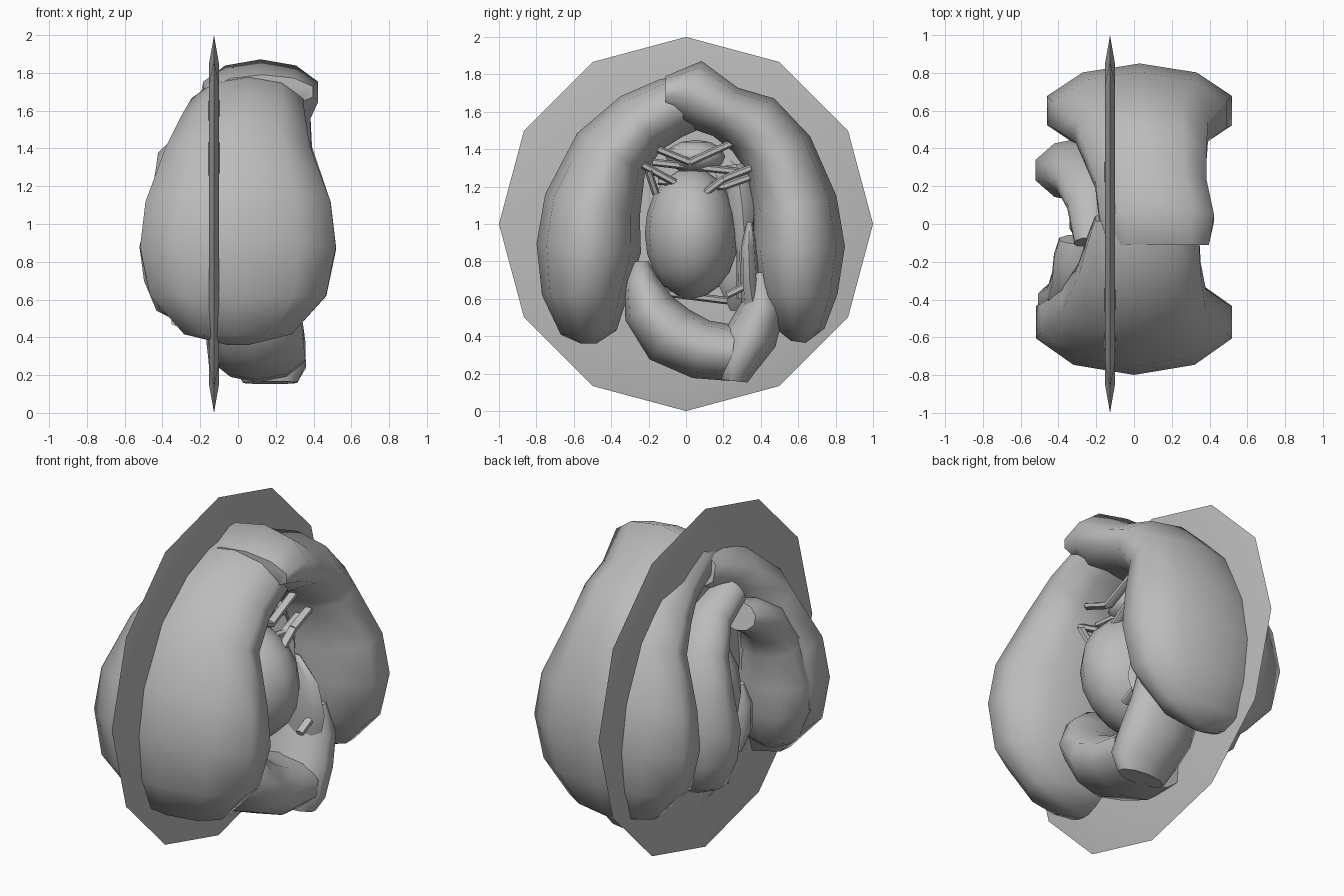
import bpy, bmesh, math
from mathutils import Vector

grey = bpy.data.materials.new("plain grey")
grey.diffuse_color = (0.5, 0.5, 0.5, 1)


def finish(bm, name):
    bmesh.ops.recalc_face_normals(bm, faces=bm.faces[:])
    me = bpy.data.meshes.new(name)
    bm.to_mesh(me)
    bm.free()
    me.materials.append(grey)
    ob = bpy.data.objects.new(name, me)
    bpy.context.collection.objects.link(ob)
    bpy.context.view_layer.objects.active = ob
    ob.select_set(True)
    bpy.ops.object.shade_smooth_by_angle(angle=math.radians(60))
    ob.select_set(False)
    return ob


def tube(name, stations, sides=10):
    """Loft elliptical rings; station = x, y, z, half width in x, half depth."""
    bm = bmesh.new()
    pts = [Vector(s[:3]) for s in stations]
    rings = []
    for i, s in enumerate(stations):
        t = pts[min(i + 1, len(pts) - 1)] - pts[max(i - 1, 0)]
        n = Vector((0, -t.z, t.y)).normalized()
        rings.append([bm.verts.new(pts[i] + Vector((s[3] * math.cos(a), 0, 0)) + n * s[4] * math.sin(a))
                      for a in (math.pi / 2 + 2 * math.pi * k / sides for k in range(sides))])
    for a, b in zip(rings, rings[1:]):
        for k in range(sides):
            j = (k + 1) % sides
            bm.faces.new((a[k], a[j], b[j], b[k]))
    bm.faces.new(rings[0])
    bm.faces.new(rings[-1])
    return finish(bm, name)


def ball(name, centre, radii, seg, rings):
    bm = bmesh.new()
    bmesh.ops.create_uvsphere(bm, u_segments=seg, v_segments=rings, radius=1)
    bmesh.ops.scale(bm, vec=radii, verts=bm.verts[:])
    bmesh.ops.translate(bm, vec=centre, verts=bm.verts[:])
    return finish(bm, name)


# Thin upright disc: flat faces tapering to a sharp twelve-sided rim
bm = bmesh.new()
rings = [[bm.verts.new((x - 0.127, r * math.cos(a), 1 + r * math.sin(a)))
          for a in (math.pi * k / 6 for k in range(12))]
         for x, r in ((-0.032, 0.5), (-0.026, 0.85), (0, 1), (0.026, 0.85), (0.032, 0.5))]
for p, q in zip(rings, rings[1:]):
    for k in range(12):
        j = (k + 1) % 12
        bm.faces.new((p[k], p[j], q[j], q[k]))
bm.faces.new(rings[0])
bm.faces.new(rings[-1])
finish(bm, "thin_disc")

# Central egg
ball("central_egg", (0, 0.03, 0.95), (0.35, 0.25, 0.35), 14, 10)

# Large front and back lobes curling over at the top
tube("front_lobe", [
    (0, -0.52, 0.36, 0.06, 0.04), (0, -0.52, 0.42, 0.30, 0.15),
    (0, -0.54, 0.62, 0.49, 0.23), (0, -0.52, 0.87, 0.545, 0.28),
    (0, -0.50, 1.10, 0.515, 0.26), (0, -0.40, 1.38, 0.40, 0.21),
    (0.03, -0.24, 1.54, 0.34, 0.18), (0.05, -0.08, 1.62, 0.31, 0.165),
    (0.06, 0.03, 1.65, 0.28, 0.15)])
tube("back_lobe", [
    (0.03, 0.60, 0.37, 0.06, 0.04), (0.03, 0.61, 0.44, 0.29, 0.13),
    (0.03, 0.60, 0.62, 0.46, 0.21), (0.03, 0.60, 0.87, 0.515, 0.25),
    (0.03, 0.58, 1.10, 0.485, 0.23), (0.04, 0.49, 1.38, 0.37, 0.195),
    (0.06, 0.36, 1.53, 0.34, 0.18), (0.09, 0.21, 1.60, 0.31, 0.145),
    (0.12, 0.03, 1.70, 0.32, 0.18), (0.13, -0.11, 1.70, 0.28, 0.09)])

# Smaller side lobes: rear one with a curled tip, front one mostly buried
tube("side_lobe", [
    (-0.26, 0.28, 0.48, 0.05, 0.04), (-0.26, 0.28, 0.54, 0.18, 0.12),
    (-0.26, 0.28, 0.70, 0.25, 0.165), (-0.26, 0.285, 0.88, 0.275, 0.175),
    (-0.25, 0.27, 1.10, 0.23, 0.15), (-0.24, 0.22, 1.28, 0.18, 0.12),
    (-0.23, 0.10, 1.43, 0.13, 0.10), (-0.22, -0.10, 1.50, 0.10, 0.09)])
tube("front_side_lobe", [
    (-0.26, -0.42, 0.48, 0.05, 0.04), (-0.26, -0.42, 0.54, 0.16, 0.11),
    (-0.27, -0.42, 0.72, 0.23, 0.16), (-0.27, -0.42, 0.90, 0.25, 0.17),
    (-0.28, -0.39, 1.12, 0.19, 0.15), (-0.30, -0.28, 1.28, 0.14, 0.12),
    (-0.30, -0.17, 1.35, 0.13, 0.10), (-0.29, -0.08, 1.38, 0.11, 0.08)])

# Lower bend: front tube, blunt back tube with a pointed horn, side leaf
tube("lower_front_tube", [
    (0.08, -0.24, 0.80, 0.06, 0.04), (0.08, -0.24, 0.70, 0.18, 0.09),
    (0.08, -0.20, 0.55, 0.26, 0.14), (0.09, -0.09, 0.41, 0.27, 0.17),
    (0.10, 0.08, 0.33, 0.27, 0.16), (0.11, 0.25, 0.31, 0.25, 0.15)])
tube("lower_back_tube", [
    (0.12, 0.40, 0.74, 0.18, 0.05), (0.12, 0.41, 0.56, 0.22, 0.12),
    (0.14, 0.35, 0.40, 0.22, 0.14), (0.17, 0.27, 0.25, 0.20, 0.11),
    (0.17, 0.26, 0.16, 0.15, 0.07)])
tube("rear_horn", [
    (0.14, 0.34, 1.01, 0.03, 0.015), (0.18, 0.335, 0.88, 0.11, 0.04),
    (0.18, 0.34, 0.70, 0.15, 0.05), (0.15, 0.36, 0.55, 0.14, 0.06)], 8)
tube("side_leaf", [
    (-0.26, -0.14, 0.95, 0.02, 0.02), (-0.26, -0.15, 0.82, 0.06, 0.06),
    (-0.26, -0.15, 0.68, 0.06, 0.06), (-0.25, -0.13, 0.55, 0.02, 0.02)], 8)

# Flat membrane between egg and back lobe
tube("rear_membrane", [
    (0.02, 0.30, 0.60, 0.06, 0.03), (0.02, 0.32, 0.85, 0.14, 0.05),
    (0.02, 0.30, 1.10, 0.14, 0.09), (0.02, 0.27, 1.32, 0.08, 0.06)], 8)

# Thin struts around the egg
struts = [
    ((0.18, -0.24, 1.32), (0.15, -0.02, 1.20)), ((0.20, -0.20, 1.28), (0.15, -0.16, 1.16)),
    ((0.22, 0.35, 1.30), (0.22, 0.20, 1.24)), ((0.22, 0.20, 1.24), (0.22, 0.08, 1.15)),
    ((0.16, 0.34, 1.25), (0.16, 0.20, 1.20)), ((0.16, 0.20, 1.20), (0.12, -0.15, 1.23)),
    ((0.20, -0.15, 1.40), (0.20, 0.02, 1.33)), ((0.20, 0.02, 1.33), (0.20, 0.26, 1.44)),
    ((0.10, -0.18, 1.33), (0.10, 0.28, 1.28)), ((0.25, 0.22, 0.62), (0.25, 0.42, 0.72)),
    ((0, -0.10, 0.63), (0, 0.22, 0.59)), ((-0.33, 0.10, 0.48), (0.05, -0.02, 0.52))]
for i, (a, b) in enumerate(struts):
    tube(f"strut_{i + 1}", [a + (0.025, 0.02), b + (0.025, 0.02)], 6)
ball("upper_knob", (0.02, 0.05, 1.36), (0.16, 0.16, 0.09), 10, 6)
